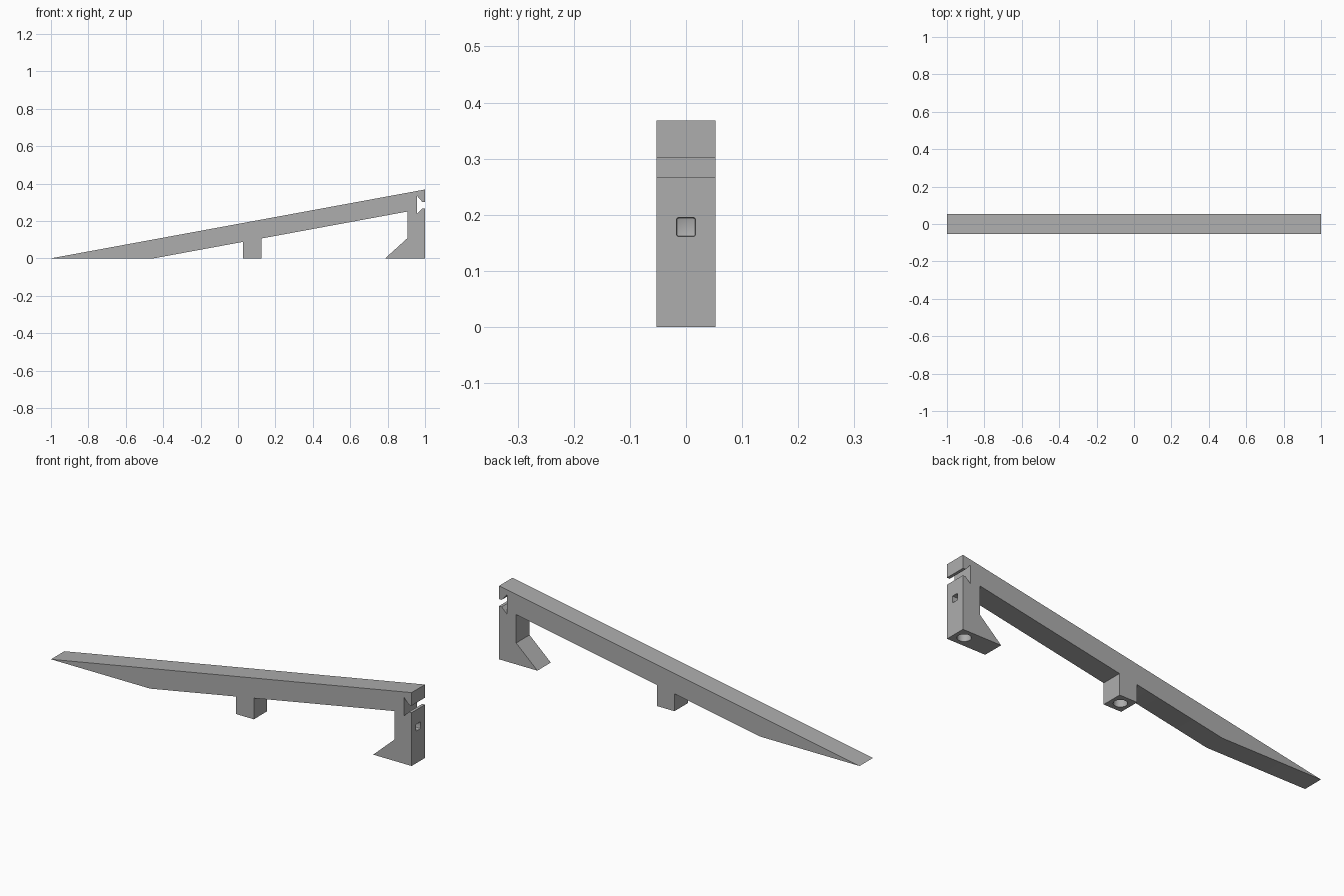
import bpy
import bmesh
import math

cube = bpy.data.objects.get("Cube")
if cube:
    bpy.data.objects.remove(cube, do_unlink=True)

HALF_WIDTH = 0.053

grey = bpy.data.materials.new("plain grey")
grey.use_nodes = True
COLOUR = (0.42, 0.42, 0.42, 1)
grey.diffuse_color = COLOUR
grey.node_tree.nodes["Principled BSDF"].inputs["Base Color"].default_value = COLOUR


def extrude_profile(name, points):
    """Extrude an x/z outline across the full width in y."""
    bm = bmesh.new()
    face = bm.faces.new([bm.verts.new((x, -HALF_WIDTH, z)) for x, z in points])
    result = bmesh.ops.extrude_face_region(bm, geom=[face])
    moved = [v for v in result["geom"] if isinstance(v, bmesh.types.BMVert)]
    bmesh.ops.translate(bm, verts=moved, vec=(0, 2 * HALF_WIDTH, 0))
    bmesh.ops.recalc_face_normals(bm, faces=bm.faces)
    mesh = bpy.data.meshes.new(name)
    bm.to_mesh(mesh)
    bm.free()
    obj = bpy.data.objects.new(name, mesh)
    bpy.context.collection.objects.link(obj)
    mesh.materials.append(grey)
    return obj


def cut(target, cutter):
    """Subtract a cutter from the target and remove the cutter."""
    cutter.hide_render = True
    cutter.data.materials.append(grey)
    mod = target.modifiers.new("cut", "BOOLEAN")
    mod.operation = "DIFFERENCE"
    mod.solver = "EXACT"
    mod.object = cutter
    bpy.ops.object.select_all(action="DESELECT")
    target.select_set(True)
    bpy.context.view_layer.objects.active = target
    bpy.ops.object.modifier_apply(modifier=mod.name)
    bpy.data.objects.remove(cutter, do_unlink=True)


# Sloping beam with a middle leg, an end column with a splayed foot,
# and a flared slot in the end face
bracket = extrude_profile("sloped_bracket", [
    (-1, 0), (-0.45, 0),
    (0.027, 0.088), (0.027, 0), (0.125, 0), (0.125, 0.106),
    (0.905, 0.25), (0.905, 0.107), (0.787, 0), (1, 0),
    (1, 0.267), (0.985, 0.267), (0.957, 0.239),
    (0.957, 0.334), (0.985, 0.302), (1, 0.302),
    (1, 0.368),
])

# Round blind holes under the leg and the column
HOLE_DEPTH = 0.06
for x in (0.076, 0.949):
    bpy.ops.mesh.primitive_cylinder_add(
        vertices=32, radius=0.031, depth=2 * HOLE_DEPTH, location=(x, 0, 0))
    cut(bracket, bpy.context.object)

# Square blind hole with rounded corners in the end face
bpy.ops.mesh.primitive_cube_add(size=1, location=(1, 0, 0.178))
square = bpy.context.object
square.scale = (0.1, 0.034, 0.034)
bpy.ops.object.transform_apply(location=False, rotation=False, scale=True)
bevel = square.modifiers.new("rounding", "BEVEL")
bevel.width = 0.004
bevel.segments = 2
cut(bracket, square)

bpy.ops.object.shade_smooth_by_angle(angle=math.radians(25))
